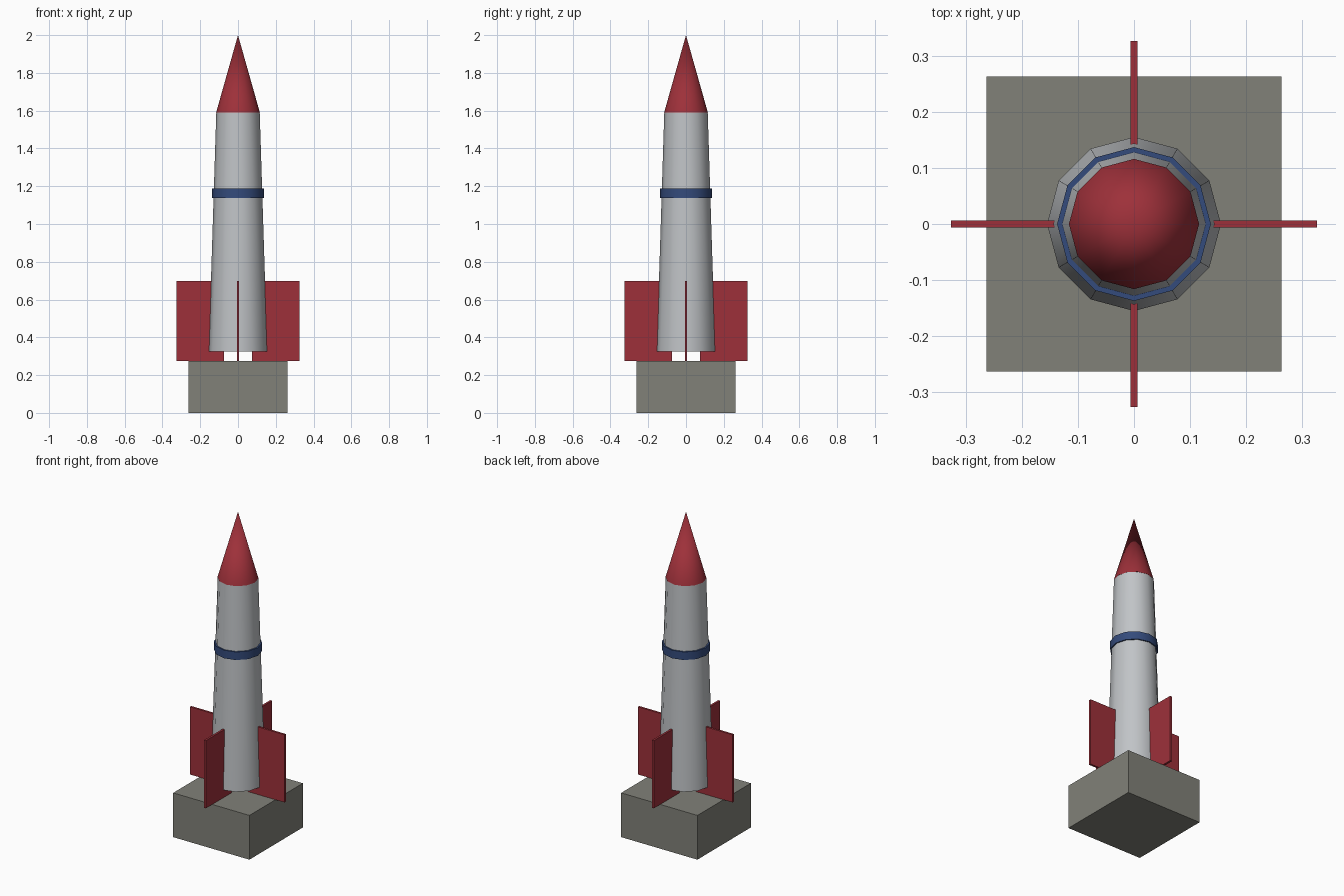
import bpy
import math

cube = bpy.data.objects.get("Cube")
if cube:
    bpy.data.objects.remove(cube, do_unlink=True)

SIDES = 12


def make_material(name, rgb):
    mat = bpy.data.materials.new(name)
    mat.use_nodes = True
    color = (*rgb, 1.0)
    mat.diffuse_color = color
    mat.node_tree.nodes["Principled BSDF"].inputs["Base Color"].default_value = color
    return mat


def finish(name, mat):
    obj = bpy.context.object
    obj.name = name
    obj.data.materials.append(mat)
    return obj


def frustum(name, mat, r_low, r_high, z_low, z_high):
    """Tapered round part between two heights, smooth around its sides."""
    bpy.ops.mesh.primitive_cone_add(
        vertices=SIDES, radius1=r_low, radius2=r_high,
        depth=z_high - z_low, location=(0, 0, (z_low + z_high) / 2))
    obj = finish(name, mat)
    bpy.ops.object.shade_smooth_by_angle(angle=math.radians(40))
    return obj


def box(name, mat, size, center, turn=0.0):
    """Box of the given size, turned about z."""
    bpy.ops.mesh.primitive_cube_add(size=1, location=center, rotation=(0, 0, turn))
    obj = finish(name, mat)
    obj.scale = size
    return obj


red = make_material("red", (0.34, 0.03, 0.042))
white = make_material("pale grey", (0.53, 0.55, 0.57))
blue = make_material("blue", (0.034, 0.07, 0.2))
concrete = make_material("concrete grey", (0.22, 0.22, 0.19))

# Launch block
BASE_TOP = 0.276
box("base_block", concrete, (0.526, 0.526, BASE_TOP), (0, 0, BASE_TOP / 2))

# Body, band and nose
frustum("body", white, 0.155, 0.115, 0.324, 1.589)
frustum("band", blue, 0.137, 0.137, 1.138, 1.188)
frustum("nose_cone", red, 0.116, 0.0, 1.589, 2.0)

# Four fins around the tail
FIN_HEIGHT, FIN_REACH = 0.422, 0.2
for i, side in enumerate(("left", "back", "right", "front")):
    a = i * math.pi / 2
    box(side + "_fin", red, (0.252, 0.013, FIN_HEIGHT),
        (FIN_REACH * math.cos(a), FIN_REACH * math.sin(a), BASE_TOP + FIN_HEIGHT / 2), a)
